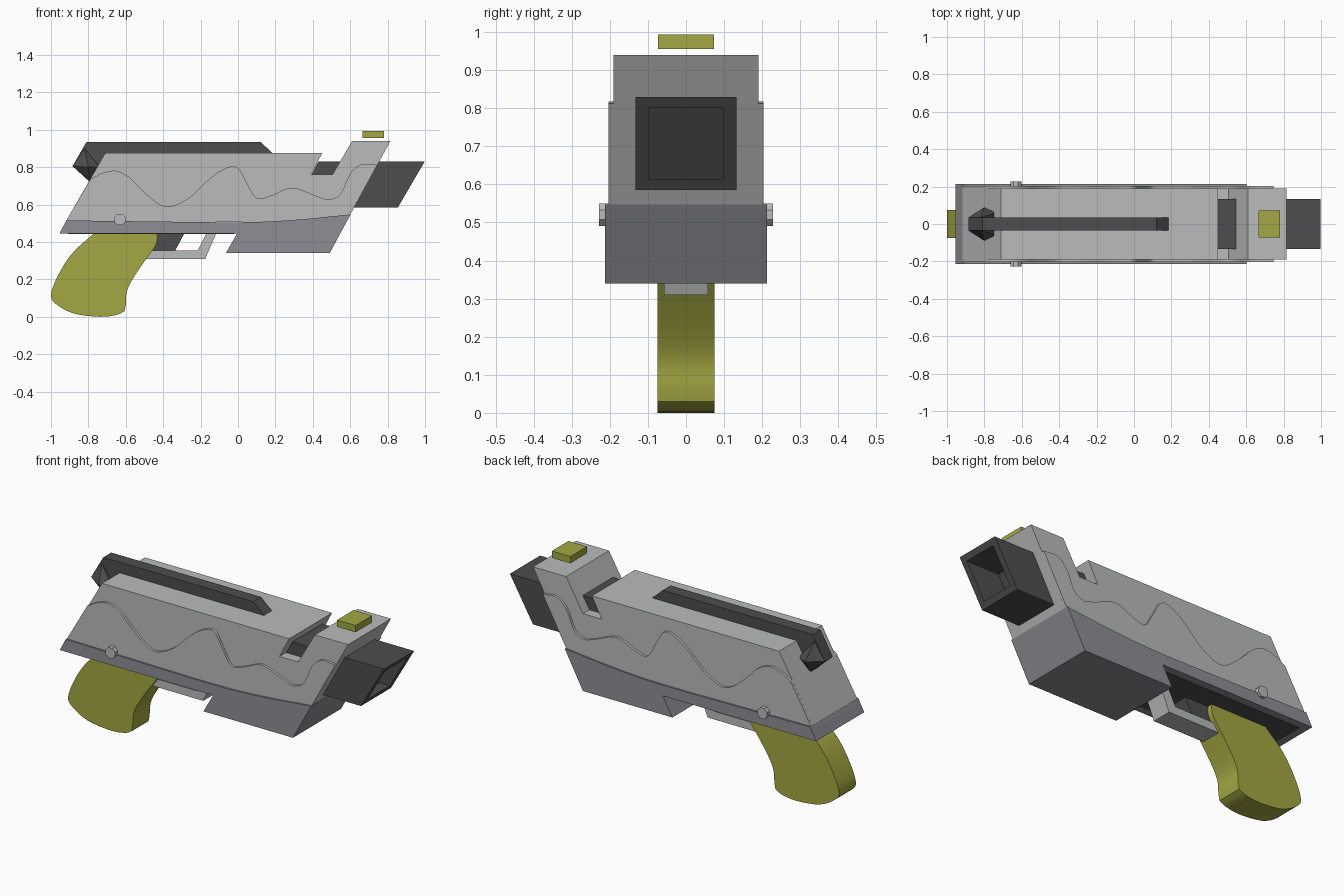
import bpy, bmesh, math
from mathutils import Vector, Matrix

if "Cube" in bpy.data.objects:
    bpy.data.objects.remove(bpy.data.objects["Cube"])


def material(name, rgb):
    m = bpy.data.materials.new(name)
    m.diffuse_color = (*rgb, 1)
    m.use_nodes = True
    m.node_tree.nodes["Principled BSDF"].inputs["Base Color"].default_value = m.diffuse_color
    return m


LIGHT = material("light grey", (0.49, 0.50, 0.495))
MID = material("blue grey", (0.27, 0.27, 0.30))
DARK = material("charcoal", (0.075, 0.075, 0.075))
OLIVE = material("olive", (0.37, 0.39, 0.055))


def finish(bm, name, mat, smooth=False):
    bmesh.ops.recalc_face_normals(bm, faces=bm.faces[:])
    me = bpy.data.meshes.new(name)
    bm.to_mesh(me)
    bm.free()
    me.materials.append(mat)
    ob = bpy.data.objects.new(name, me)
    bpy.context.collection.objects.link(ob)
    if smooth:
        bpy.ops.object.select_all(action='DESELECT')
        ob.select_set(True)
        bpy.context.view_layer.objects.active = ob
        bpy.ops.object.shade_smooth_by_angle(angle=math.radians(35))
    return ob


def prism_bm(profile, half):
    """Side profile (x, z) extruded across y from -half to +half."""
    bm = bmesh.new()
    f = bm.faces.new([bm.verts.new((x, -half, z)) for x, z in profile])
    r = bmesh.ops.extrude_face_region(bm, geom=[f])
    verts = [g for g in r["geom"] if isinstance(g, bmesh.types.BMVert)]
    bmesh.ops.translate(bm, verts=verts, vec=(0, 2 * half, 0))
    bmesh.ops.recalc_face_normals(bm, faces=bm.faces[:])
    return bm


def prism(name, mat, profile, half, smooth=False):
    return finish(prism_bm(profile, half), name, mat, smooth)


def spline(pts, n=5):
    """Smooth curve through the points."""
    p = [Vector(q) for q in pts]
    p = [2 * p[0] - p[1]] + p + [2 * p[-1] - p[-2]]
    out = []
    for a, b, c, d in zip(p, p[1:], p[2:], p[3:]):
        for i in range(n):
            t = i / n
            out.append(0.5 * (2 * b + (c - a) * t + (2 * a - 5 * b + 4 * c - d) * t * t
                              + (3 * b - a - 3 * c + d) * t ** 3))
    return [tuple(q) for q in out] + [tuple(p[-2])]


# Main body with the notch behind the front block
prism("upper_body", LIGHT, [
    (-0.926, 0.50), (-0.71, 0.875), (0.45, 0.875), (0.39, 0.76), (0.505, 0.76),
    (0.61, 0.94), (0.815, 0.94), (0.58, 0.51)], 0.19)

# Slightly wider side panel with a wavy upper edge
wave = spline([(-0.79, 0.735), (-0.72, 0.77), (-0.65, 0.78), (-0.58, 0.745), (-0.5, 0.665),
               (-0.39, 0.59), (-0.27, 0.63), (-0.15, 0.74), (-0.06, 0.797), (0.0, 0.795),
               (0.045, 0.72), (0.10, 0.635), (0.18, 0.65), (0.29, 0.69), (0.42, 0.645),
               (0.49, 0.627), (0.55, 0.66), (0.60, 0.765), (0.66, 0.815), (0.745, 0.812)])
prism("wave_panel", LIGHT, wave + [(0.58, 0.51), (-0.926, 0.50)], 0.204)

# Lower frame, with a gently curved upper edge
edge = spline([(-0.918, 0.515), (-0.5, 0.51), (0, 0.505), (0.3, 0.518), (0.602, 0.547)])
prism("lower_frame", MID, edge + [
    (0.49, 0.34), (-0.065, 0.34), (-0.005, 0.445), (-0.955, 0.445)], 0.213)
prism("underside_plate", DARK, [
    (-0.91, 0.446), (-0.02, 0.446), (-0.02, 0.442), (-0.91, 0.442)], 0.17)

# Square barrel running through the body, hollow at the slanted muzzle
bm = prism_bm([(0.30, 0.585), (0.43, 0.83), (0.998, 0.83), (0.855, 0.585)], 0.133)
muzzle = max(bm.faces, key=lambda f: f.calc_center_median().x)
bmesh.ops.inset_individual(bm, faces=[muzzle], thickness=0.048)
hole = bmesh.ops.extrude_discrete_faces(bm, faces=[muzzle])["faces"][0]
bmesh.ops.translate(bm, verts=hole.verts[:], vec=(-0.2, 0, 0))
finish(bm, "barrel", DARK)

# Top rail and the faceted hammer at its rear
prism("top_rail", DARK, [
    (-0.885, 0.805), (-0.81, 0.935), (0.12, 0.935), (0.185, 0.875), (0.18, 0.86),
    (-0.70, 0.86), (-0.79, 0.72)], 0.035)
bm = bmesh.new()
for x, y, z in [(-0.885, 0.035, 0.806), (-0.80, 0.09, 0.80), (-0.79, 0.03, 0.718),
                (-0.82, 0.035, 0.90), (-0.74, 0.06, 0.80)]:
    for s in (-1, 1):
        bm.verts.new((x, s * y, z))
bmesh.ops.convex_hull(bm, input=bm.verts[:])
finish(bm, "hammer", DARK)

# Front sight block
prism("front_sight", OLIVE, [
    (0.665, 0.955), (0.665, 0.993), (0.78, 0.993), (0.78, 0.955)], 0.073)

# Curved grip
back = spline([(-0.74, 0.47), (-0.80, 0.42), (-0.89, 0.335), (-0.96, 0.225), (-1.0, 0.12),
               (-0.975, 0.07), (-0.88, 0.018), (-0.74, 0.0), (-0.65, 0.01), (-0.607, 0.03)], 4)
front = spline([(-0.60, 0.065), (-0.595, 0.13), (-0.57, 0.19), (-0.515, 0.275),
                (-0.45, 0.365), (-0.432, 0.41), (-0.435, 0.47)], 4)
prism("grip", OLIVE, back + front, 0.075, smooth=True)

# Trigger and its guard
prism("trigger", DARK, [
    (-0.46, 0.45), (-0.285, 0.45), (-0.335, 0.355), (-0.48, 0.355)], 0.045)
prism("trigger_guard", LIGHT, [
    (-0.51, 0.31), (-0.175, 0.31), (-0.115, 0.45), (-0.168, 0.45), (-0.215, 0.355),
    (-0.51, 0.355)], 0.058)

# Side bolts
for side, s in (("front", -1), ("back", 1)):
    bm = bmesh.new()
    bmesh.ops.create_cone(bm, cap_ends=True, segments=8, radius1=0.032, radius2=0.032, depth=0.04,
                          matrix=Matrix.Translation((-0.632, s * 0.208, 0.52))
                          @ Matrix.Rotation(math.pi / 2, 4, 'X')
                          @ Matrix.Rotation(math.pi / 8, 4, 'Z'))
    finish(bm, side + "_bolt", LIGHT)
